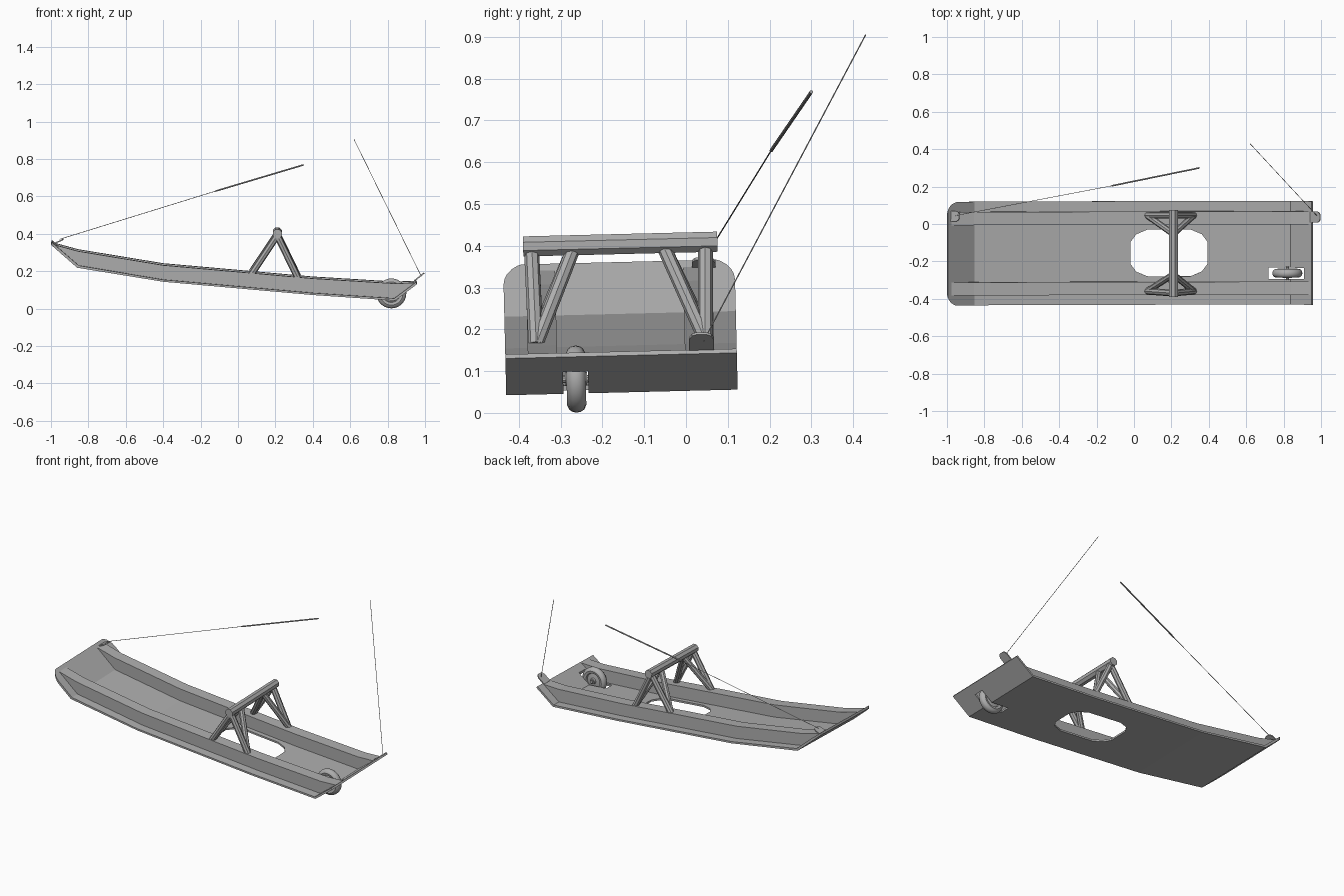
import bpy, bmesh, math
from mathutils import Vector, Matrix

if "Cube" in bpy.data.objects:
    bpy.data.objects.remove(bpy.data.objects["Cube"])

grey = bpy.data.materials.new("mid grey")
grey.diffuse_color = (0.42, 0.42, 0.42, 1)
grey.use_nodes = True
grey.node_tree.nodes["Principled BSDF"].inputs["Base Color"].default_value = grey.diffuse_color

YC, ROLL = -0.152, math.radians(1.4)
# sled is rolled slightly about its length axis
SLED = Matrix.Translation((0, YC, 0)) @ Matrix.Rotation(ROLL, 4, 'X')


def finish(name, bm, matrix=None):
    bmesh.ops.recalc_face_normals(bm, faces=bm.faces)
    if matrix:
        bm.transform(matrix)
    me = bpy.data.meshes.new(name)
    bm.to_mesh(me)
    bm.free()
    me.materials.append(grey)
    ob = bpy.data.objects.new(name, me)
    bpy.context.collection.objects.link(ob)
    return ob


def prism(name, pts, vec, matrix=None):
    """Extrude a closed 3D polygon along vec."""
    bm = bmesh.new()
    f = bm.faces.new([bm.verts.new(p) for p in pts])
    r = bmesh.ops.extrude_face_region(bm, geom=[f])
    bmesh.ops.translate(bm, vec=vec, verts=[v for v in r["geom"] if isinstance(v, bmesh.types.BMVert)])
    return finish(name, bm, matrix)


def rod(name, a, b, r, sides=8, matrix=None, turn=0):
    a, b = Vector(a), Vector(b)
    d = b - a
    bm = bmesh.new()
    bmesh.ops.create_cone(bm, cap_ends=True, segments=sides, radius1=r, radius2=r, depth=d.length)
    bm.transform(Matrix.Translation((a + b) / 2) @ d.to_track_quat('Z', 'Y').to_matrix().to_4x4()
                 @ Matrix.Rotation(turn, 4, 'Z'))
    return finish(name, bm, matrix)


def cut(ob, tool, op):
    m = ob.modifiers.new("cut", 'BOOLEAN')
    m.operation, m.object, m.solver = op, tool, 'EXACT'
    bpy.context.view_layer.objects.active = ob
    bpy.ops.object.modifier_apply(modifier=m.name)
    bpy.data.objects.remove(tool)


# bent floor plate
low = [(-1.0, .347), (-.86, .225), (-.4, .150), (.4, .079), (.84, .049), (.957, .137)]
T = .011
top = [(-.995, .361), (-.852, .237), (-.4, .161), (.4, .090), (.836, .061), (.95, .147)]
HW = .277
plate = prism("floor_plate", [(x, -HW, z) for x, z in low + top[::-1]], (0, 2 * HW, 0))

# rounded nose corners
outline = [(1.1, -HW - .01), (1.1, HW + .01), (-.9, HW + .01)]
arc = []
for i in range(7):
    a = math.pi / 2 * i / 6
    arc.append((-.94 - .06 * math.sin(a), HW - .07 + .07 * math.cos(a)))
outline = [(1.1, -HW), (1.1, HW)] + arc + [(x, -y) for x, y in arc[::-1]]
cut(plate, prism("outline", [(x, y, -1) for x, y in outline], (0, 0, 2)), 'INTERSECT')

# hatch opening and wheel slot
quarter = [(.205, .06), (.175, .1), (.115, .125)]
hatch = quarter + [(-x, y) for x, y in quarter[::-1]]
hatch += [(-x, -y) for x, y in hatch]
cut(plate, prism("hatch", [(.187 + x, y, -1) for x, y in hatch], (0, 0, 2)), 'DIFFERENCE')
slot = [(.72, -.14), (.91, -.14), (.91, -.08), (.72, -.08)]
cut(plate, prism("slot", [(x, y, -1) for x, y in slot], (0, 0, 2)), 'DIFFERENCE')
plate.data.transform(SLED)

# side box beams
beam = [(-.98, .346), (-.855, .312), (-.4, .237), (.4, .166), (.84, .139), (.947, .143)]
base = [(x, z - .003) for x, z in top]
for name, y in (("near_side_beam", -.223), ("far_side_beam", .153)):
    prism(name, [(x, y, z) for x, z in beam + base[1:-1][::-1]], (0, .07, 0), SLED)

# carrying frame: top bar with two pairs of legs at each end
rod("frame_top_bar", (.21, -.228, .404), (.21, .237, .404), .026, 8, SLED, math.pi / 8)
for s, side in ((-1, "near"), (1, "far")):
    for x, z, end in ((.07, .185, "front"), (.32, .168, "rear")):
        foot = (x, s * .203, z)
        rod(f"{side}_{end}_upright_leg", foot, (.21, s * .208, .395), .018, 8, SLED)
        rod(f"{side}_{end}_brace_leg", foot, (.21, s * .108, .395), .017, 8, SLED)

# wheel: lathed section (radius, offset along axle)
sec = [(0, -.026), (.016, -.026), (.018, -.014), (.044, -.01), (.048, -.02), (.062, -.023),
       (.073, -.018), (.079, -.009), (.08, 0)]
sec += [(r, -y) for r, y in sec[-2::-1]]
bm = bmesh.new()
vs = [bm.verts.new((r, y, 0)) for r, y in sec]
es = [bm.edges.new(p) for p in zip(vs, vs[1:])]
bmesh.ops.spin(bm, geom=vs + es, axis=(0, 1, 0), cent=(0, 0, 0), angle=2 * math.pi, steps=28)
bmesh.ops.remove_doubles(bm, verts=bm.verts, dist=1e-5)
wheel = finish("wheel", bm, Matrix.Translation((.82, -.263, .081)) @ Matrix.Rotation(ROLL, 4, 'X'))
bpy.context.view_layer.objects.active = wheel
wheel.select_set(True)
bpy.ops.object.shade_smooth_by_angle(angle=math.radians(35))
rod("axle", (.82, -.298, .08), (.82, -.228, .082), .009, 10)


# rope lugs: small rounded plates along a direction in the x-z plane
def lug(name, start, d, length, w):
    d = Vector((d[0], 0, d[1])).normalized()
    n = Vector((-d.z, 0, d.x)) * .007
    shape = [(0, -w), (length * .7, -w), (length * .92, -w * .75), (length, -w * .4)]
    shape += [(u, -v) for u, v in shape[::-1]]
    prism(name, [Vector(start) + d * u + Vector((0, v, 0)) for u, v in shape], n)


lug("rear_lug", (.945, .037, .145), (.75, .6), .068, .03)
lug("front_lug", (-.985, .042, .342), (.9, .42), .058, .028)

# ropes and pole
rod("front_rope", (-.955, .045, .37), (-.12, .204, .628), .0016, 6)
rod("rope_pole", (-.12, .204, .628), (.35, .30, .768), .0042, 8)
rod("rear_rope", (.98, .042, .172), (.62, .43, .905), .0016, 6)
